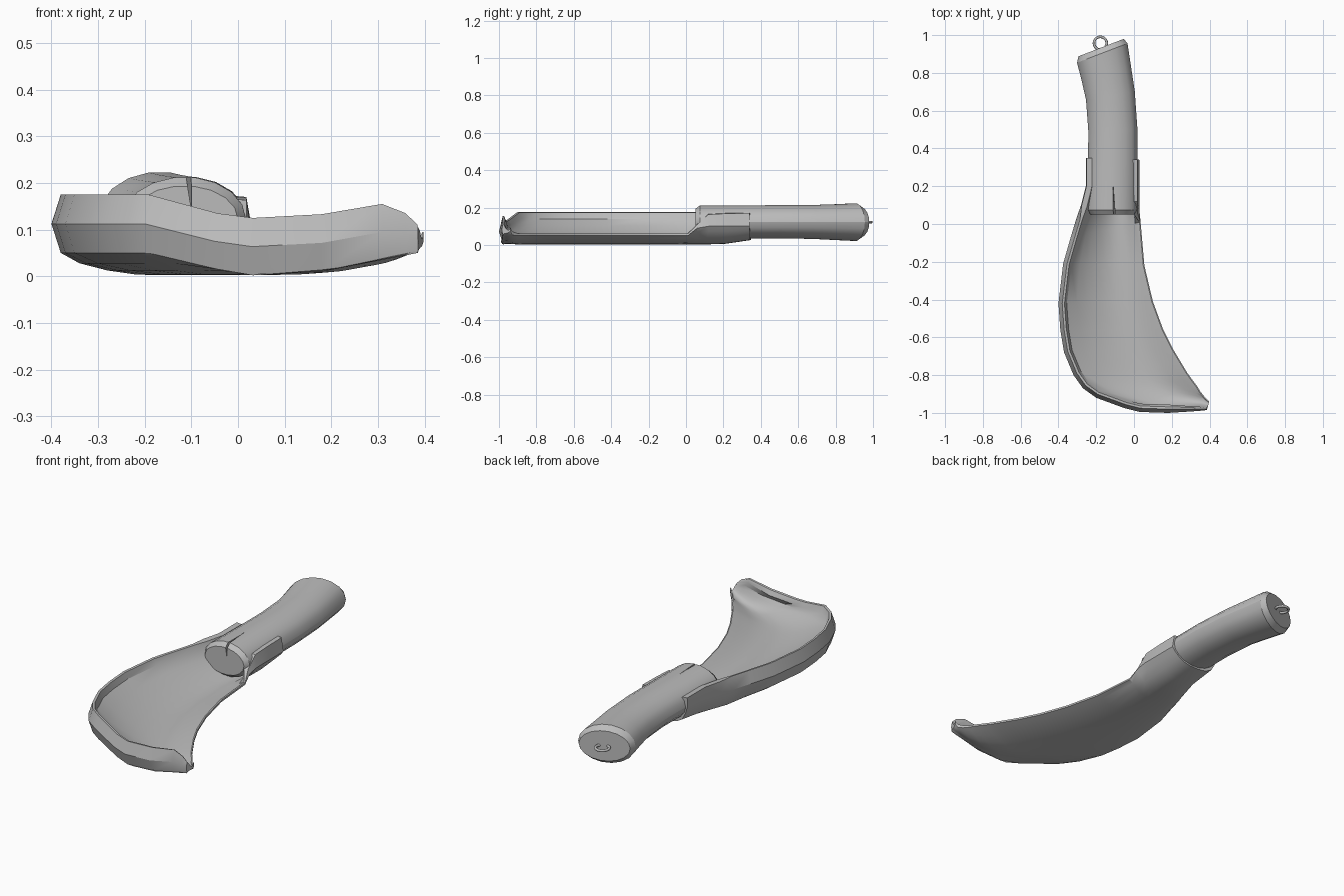
import bpy, bmesh, math
from mathutils import Vector

if "Cube" in bpy.data.objects:
    bpy.data.objects.remove(bpy.data.objects["Cube"])

GREY = (0.5, 0.5, 0.5, 1)
mat = bpy.data.materials.new("plain grey")
mat.use_nodes = True
mat.diffuse_color = GREY
mat.node_tree.nodes["Principled BSDF"].inputs["Base Color"].default_value = GREY


def finish(obj, angle=30):
    obj.data.materials.clear()
    obj.data.materials.append(mat)
    bpy.ops.object.select_all(action='DESELECT')
    obj.select_set(True)
    bpy.context.view_layer.objects.active = obj
    bpy.ops.object.shade_smooth_by_angle(angle=math.radians(angle))


def loft(name, rings):
    """Skin a list of equal closed rings and cap both ends."""
    bm = bmesh.new()
    loops = [[bm.verts.new(p) for p in r] for r in rings]
    n = len(loops[0])
    for a, b in zip(loops, loops[1:]):
        for i in range(n):
            j = (i + 1) % n
            bm.faces.new((a[i], a[j], b[j], b[i]))
    bm.faces.new(loops[0])
    bm.faces.new(loops[-1])
    bmesh.ops.recalc_face_normals(bm, faces=bm.faces)
    mesh = bpy.data.meshes.new(name)
    bm.to_mesh(mesh)
    bm.free()
    obj = bpy.data.objects.new(name, mesh)
    bpy.context.collection.objects.link(obj)
    return obj


# Scoop stations: wall x, y, wall bottom z, wall top z / edge x, y, edge top z, lowest z
stations = [
    (-.255, .35, .092, .175, .03, .34, .172, .026),
    (-.255, .20, .072, .175, .03, .22, .170, .006),
    (-.280, .10, .055, .175, .03, .12, .165, .003),
    (-.305, .03, .05, .175, .03, .06, .110, .003),
    (-.335, -.07, .05, .175, .035, .01, .062, .003),
    (-.375, -.21, .05, .175, .055, -.22, .062, .002),
    (-.400, -.42, .05, .175, .100, -.41, .062, .002),
    (-.390, -.56, .05, .175, .155, -.56, .062, .002),
    (-.370, -.68, .05, .175, .205, -.66, .062, .002),
    (-.320, -.80, .05, .175, .250, -.735, .062, .002),
    (-.270, -.87, .05, .175, .280, -.785, .062, .002),
    (-.200, -.92, .05, .175, .305, -.82, .062, .002),
    (-.050, -.975, .015, .135, .335, -.86, .062, .004),
    (.030, -.995, .002, .125, .350, -.885, .062, .008),
    (.180, -1.0, .010, .133, .370, -.91, .066, .022),
    (.310, -.992, .035, .155, .386, -.928, .074, .045),
    (.360, -.988, .045, .135, .393, -.935, .085, .054),
    (.386, -.985, .050, .110, .398, -.938, .096, .062),
]
STEPS = [.12, .24, .36, .48, .60, .72, .84, .94]


def scoop_ring(i):
    lx, ly, zb, zt, rx, ry, rt, low = stations[i]
    a, b = stations[max(i - 1, 0)], stations[min(i + 1, len(stations) - 1)]
    tangent = Vector((b[0] - a[0], b[1] - a[1], 0)).normalized()
    inward = Vector((-tangent.y, tangent.x, 0))
    L, R = Vector((lx, ly, 0)), Vector((rx, ry, 0))
    row = R - L
    width = row.length
    across = row.normalized()
    k = min(1, width / .16)
    socket = rt > .1
    power = 3 if socket else 2
    z_edge = min(.10, rt - .02) if socket else max(.05, rt - .02)
    step_z = zt - .2 * zt * k

    def at(p, z):
        return (p.x, p.y, z)

    def bowl(t, z_left, z_low, z_right, split, power):
        if t < split:
            return z_low + (z_left - z_low) * (1 - t / split) ** power
        return z_low + (z_right - z_low) * ((t - split) / (1 - split)) ** power

    bulge = .02 * k if i > 2 else .003
    foot = .02 * k if i > 2 else .012
    ring = [at(L + inward * foot, zb),
            at(L, (zb + zt) / 2),
            at(L + inward * bulge, zt),
            at(L + inward * .032 * k, zt - .002),
            at(L + inward * .044 * k, step_z)]
    # inside floor, right edge or socket wall, then the underside back again
    start = .044 * k / width
    for t in STEPS:
        s = start + (1 - start - .03) * t
        ring.append(at(L + row * s, bowl(t, step_z, low + .018, z_edge + .012, .66, 1.8)))
    thin = .022 if socket else min(.006, .2 * width)
    tuck = .012 if socket else 0
    ring += [at(R - across * (thin + tuck), rt),
             at(R - across * tuck, rt - .002), at(R, z_edge)]
    ring += [at(L + row * t, bowl(t, zb, low, z_edge, .45, power))
             for t in reversed(STEPS)]
    return ring


scoop = loft("scoop", [scoop_ring(i) for i in range(len(stations))])
finish(scoop, 30)

# Handle: centre x, y, z, half width, half height, turn in degrees
sections = [
    (-.115, .050, .122, .115, .072, 0),
    (-.115, .075, .122, .132, .091, 0),
    (-.112, .300, .123, .131, .090, 0),
    (-.112, .500, .124, .130, .090, 3),
    (-.125, .680, .123, .131, .092, 10),
    (-.147, .800, .122, .136, .097, 16),
    (-.168, .905, .122, .143, .102, 21),
    (-.174, .934, .122, .128, .080, 21),
]
SIDES = 18


def handle_ring(x, y, z, rx, rz, turn):
    c, s = math.cos(math.radians(turn)), math.sin(math.radians(turn))
    pts = []
    for i in range(SIDES):
        a = math.tau * i / SIDES
        u = rx * math.cos(a)
        pts.append((x + u * c, y + u * s, z + rz * math.sin(a)))
    return pts


handle = loft("handle", [handle_ring(*s) for s in sections])

# Tapered split in the upper front of the handle
cutter = loft("split_cutter", [
    [(-.098, .03, .13), (-.116, .03, .24), (-.098, .03, .24)],
    [(-.112, .22, .205), (-.114, .22, .24), (-.110, .22, .24)]])
cutter.hide_render = True
mod = handle.modifiers.new("split", 'BOOLEAN')
mod.operation = 'DIFFERENCE'
mod.object = cutter
mod.solver = 'EXACT'
bpy.context.view_layer.objects.active = handle
bpy.ops.object.modifier_apply(modifier="split")
bpy.data.objects.remove(cutter)
finish(handle, 26)

# Hanging ring at the back end
bpy.ops.mesh.primitive_torus_add(major_segments=20, minor_segments=8, major_radius=.034,
                                 minor_radius=.007, location=(-.178, .957, .122))
ring = bpy.context.object
ring.name = "hanging_ring"
finish(ring, 60)
